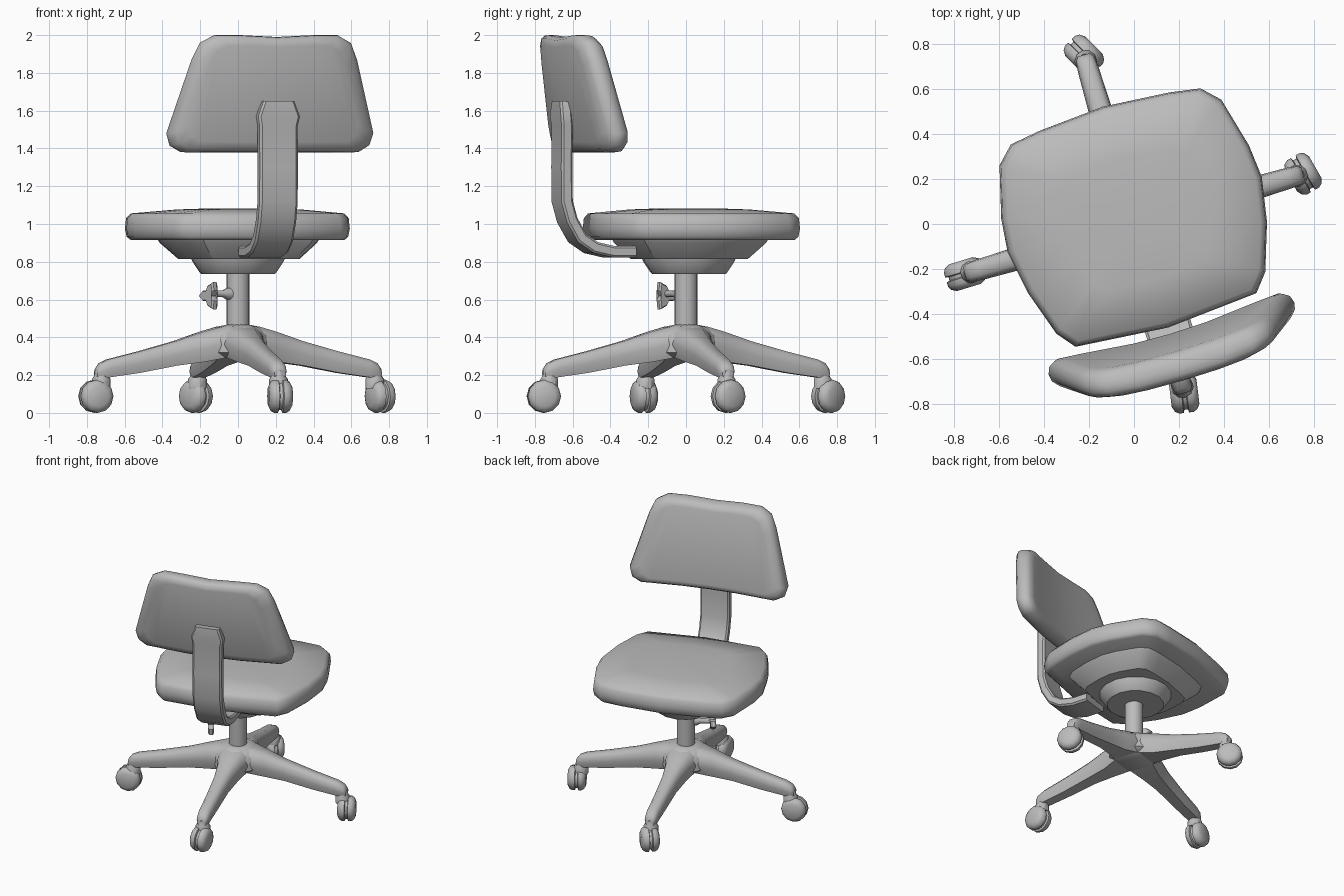
import bpy, bmesh, math
from math import sin, cos, pi, radians
from mathutils import Vector

if "Cube" in bpy.data.objects:
    bpy.data.objects.remove(bpy.data.objects["Cube"], do_unlink=True)

grey = bpy.data.materials.new("plain grey")
grey.use_nodes = True
grey.diffuse_color = (0.5, 0.5, 0.5, 1)
grey.node_tree.nodes["Principled BSDF"].inputs["Base Color"].default_value = (0.5, 0.5, 0.5, 1)

TURN = radians(16.5)
SHIFT = (0.015 * cos(TURN), 0.015 * sin(TURN), 0)


def loft(name, rings, location=(0, 0, 0), turn=(0, 0, 0), angle=35):
    """Skin a list of equal, even-sized rings; both ends are closed by strips."""
    bm = bmesh.new()
    loops = [[bm.verts.new(p) for p in ring] for ring in rings]
    m = len(loops[0])
    for a, b in zip(loops, loops[1:]):
        for i in range(m):
            j = (i + 1) % m
            bm.faces.new((a[i], a[j], b[j], b[i]))
    for end in (loops[0], loops[-1]):
        for i in range(m // 2 - 1):
            bm.faces.new((end[i], end[i + 1], end[m - 2 - i], end[m - 1 - i]))
    bmesh.ops.recalc_face_normals(bm, faces=bm.faces)
    mesh = bpy.data.meshes.new(name)
    bm.to_mesh(mesh)
    bm.free()
    obj = bpy.data.objects.new(name, mesh)
    bpy.context.collection.objects.link(obj)
    obj.location = location
    obj.rotation_euler = turn
    mesh.materials.append(grey)
    bpy.ops.object.select_all(action="DESELECT")
    obj.select_set(True)
    bpy.context.view_layer.objects.active = obj
    bpy.ops.object.shade_smooth_by_angle(angle=radians(angle))
    return obj


def lathe(name, profile, sides=16, **kw):
    """Turn (radius, height) pairs around z."""
    rings = [[(r * cos(2 * pi * i / sides), r * sin(2 * pi * i / sides), z)
              for i in range(sides)] for r, z in profile]
    return loft(name, rings, **kw)


def mirrored(half):
    """Close a half outline that starts and ends on the middle line."""
    return half + [(-x, y) for x, y in half[-2:0:-1]]


upper = dict(location=SHIFT, turn=(0, 0, TURN))

# Seat cushion and the pan below it share one outline
seat_outline = mirrored([(0, .54), (.3, .517), (.44, .495), (.515, .42), (.575, .19),
                         (.59, .04), (.555, -.16), (.485, -.37), (.42, -.45), (0, -.485)])


def seat_rings(levels):
    return [[(x * s, y * s, z) for x, y in seat_outline] for s, z in levels]


loft("seat", seat_rings([(.95, .915), (.985, .932), (1, .975), (.99, 1.03),
                         (.95, 1.056), (.55, 1.077), (.25, 1.083)]), angle=50, **upper)
loft("seat_pan", seat_rings([(.72, .92), (.7, .9), (.54, .815)]), angle=30, **upper)
lathe("seat_hub", [(.25, .825), (.245, .805), (.205, .745), (.195, .735)], sides=16,
      location=(0, .015, 0), turn=(0, 0, TURN))

# Backrest: a rounded trapezoid slab, leaning back and wrapping forward at the sides
top_half = [(0, 1.99), (.2, 2.0), (.34, 2.0), (.415, 1.96), (.455, 1.87)]
low_half = [(0, 1.378), (.2, 1.378), (.49, 1.38), (.55, 1.415), (.57, 1.48)]


def full_row(half):
    return [(-x, z) for x, z in half[:0:-1]] + half


back_outline = full_row(top_half) + full_row(low_half)[::-1]


def back_ring(scale, depth):
    ring = []
    for u, z in back_outline:
        u, z = u * scale, 1.69 + (z - 1.69) * scale
        ring.append((u, -.575 - .16 * (z - 1.38) + .17 * u * u + depth, z))
    return ring


loft("backrest", [back_ring(s, d) for s, d in
                  [(.84, .068), (.93, .06), (.98, .035), (1, 0), (.99, -.03),
                   (.94, -.055), (.82, -.066)]], angle=60, **upper)

# Bent strap from the pan up to the backrest
strap_path = [(-.31, .853), (-.43, .853), (-.53, .875), (-.605, .925), (-.66, 1.02),
              (-.688, 1.12), (-.69, 1.3), (-.688, 1.52), (-.695, 1.57), (-.692, 1.65)]
strap_rings = []
for i, (y, z) in enumerate(strap_path):
    a = strap_path[max(i - 1, 0)]
    b = strap_path[min(i + 1, len(strap_path) - 1)]
    t = Vector((0, b[0] - a[0], b[1] - a[1])).normalized()
    n = Vector((0, -t.z, t.y))
    w = .085 if z > 1.6 else .115 if z > 1.55 else .105
    section = [(-w, .02), (-w + .012, .031), (w - .012, .031), (w, .02),
               (w, -.02), (w - .012, -.031), (-w + .012, -.031), (-w, -.02)]
    strap_rings.append([Vector((u, y, z)) + n * v for u, v in section])
loft("back_strap", strap_rings, **upper)

# Column and clamp knob
lathe("column", [(.062, .44), (.062, .75)], sides=16)
aim = Vector((-.8, -.6, 0)).to_track_quat("Z", "Y").to_euler()
lathe("knob_stem", [(.032, .02), (.032, .07), (.018, .1), (.018, .18)], sides=10,
      location=(0, 0, .63), turn=aim)
lobes = [.03, .055, .085, .055] * 3


def knob_ring(scale, h):
    return [(r * scale * cos(i * pi / 6), r * scale * sin(i * pi / 6), h)
            for i, r in enumerate(lobes)]


loft("knob", [knob_ring(.85, .165), knob_ring(1, .175), knob_ring(1, .195),
              knob_ring(.85, .205)], location=(0, 0, .62), turn=aim)

# Base: a central boss, four tapering legs, and a swivelled caster under each tip
lathe("base_boss", [(.13, .29), (.17, .32), (.165, .41), (.12, .455), (.06, .467)],
      sides=16, turn=(0, 0, TURN), angle=50)
leg_sections = [(0, .46, .31, .13), (.1, .457, .29, .12), (.2, .43, .27, .085),
                (.35, .38, .25, .062), (.55, .325, .212, .052), (.72, .283, .188, .047),
                (.765, .262, .182, .042), (.785, .235, .185, .032)]
leg_shape = [(-.5, 1), (.5, 1), (.88, .8), (1, .45), (.75, 0), (-.75, 0), (-1, .45), (-.88, .8)]
leg_rings = [[(r, u * w, lo + v * (hi - lo)) for u, v in leg_shape]
             for r, hi, lo, w in leg_sections]
wheel_profile = [(.055, -.062), (.078, -.05), (.088, -.032), (.088, -.012), (.074, -.008),
                 (.074, .008), (.088, .012), (.088, .032), (.078, .05), (.055, .062)]
corners = [("left", 0, 120), ("front", 1, 135), ("right", 2, 17), ("back", 3, 97)]
for side, k, roll in corners:
    a = TURN + k * pi / 2
    tip = (.785 * cos(a), .785 * sin(a), 0)
    loft(side + "_leg", leg_rings, turn=(0, 0, a), angle=55)
    lathe(side + "_caster_wheels", wheel_profile, sides=12,
          location=(tip[0], tip[1], .088), turn=(pi / 2, 0, radians(roll)))
    lathe(side + "_caster_stem", [(.05, .13), (.05, .178), (.035, .2), (.035, .225)],
          sides=10, location=(.755 * cos(a), .755 * sin(a), 0))
